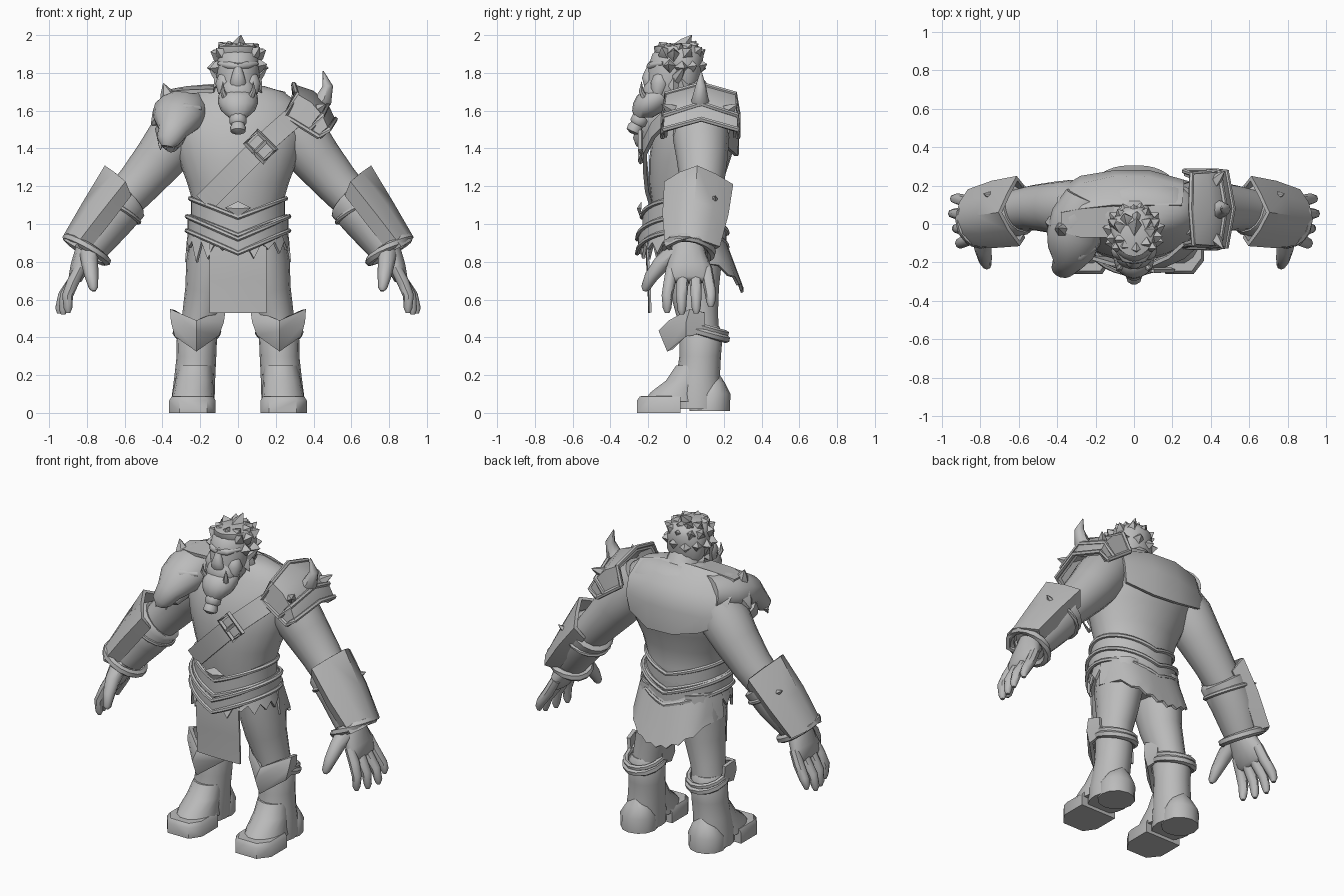
import bpy, bmesh, math, random
from mathutils import Vector as V

random.seed(4)
MAT = bpy.data.materials.new("plain_grey")
MAT.diffuse_color = (0.5, 0.5, 0.5, 1)
X, Y, Z = V((1, 0, 0)), V((0, 1, 0)), V((0, 0, 1))


def make(name, verts, faces, thick=0):
    bm = bmesh.new()
    vs = [bm.verts.new(v) for v in verts]
    for f in faces:
        bm.faces.new([vs[i] for i in f])
    bmesh.ops.recalc_face_normals(bm, faces=bm.faces)
    if thick:
        bmesh.ops.solidify(bm, geom=bm.faces[:], thickness=thick)
        bmesh.ops.recalc_face_normals(bm, faces=bm.faces)
    me = bpy.data.meshes.new(name)
    bm.to_mesh(me)
    bm.free()
    me.materials.append(MAT)
    ob = bpy.data.objects.new(name, me)
    bpy.context.collection.objects.link(ob)
    return ob


def loft(name, rings, n=14, ref=X, flat=False, closed=False):
    """Tube through (x, y, z, radius along ref, other radius)."""
    P = [V(r[:3]) for r in rings]
    m, verts, faces = len(P), [], []
    for i, r in enumerate(rings):
        a, b = (P[i - 1], P[(i + 1) % m]) if closed else (P[max(i - 1, 0)], P[min(i + 1, m - 1)])
        t = Z if flat else (b - a).normalized()
        u = (ref - ref.dot(t) * t).normalized()
        w = t.cross(u)
        ra, rb = r[3], r[-1]
        verts += [P[i] + u * ra * math.cos(2 * math.pi * k / n) + w * rb * math.sin(2 * math.pi * k / n) for k in range(n)]
    for i in range(m if closed else m - 1):
        j = (i + 1) % m
        faces += [(i * n + k, i * n + (k + 1) % n, j * n + (k + 1) % n, j * n + k) for k in range(n)]
    if not closed:
        faces += [tuple(range(n)), tuple(range((m - 1) * n, m * n))]
    return make(name, verts, faces)


def panel(name, rows, thick=0.02, wrap=False):
    c = len(rows[0])
    faces = [(i * c + k, i * c + (k + 1) % c, (i + 1) * c + (k + 1) % c, (i + 1) * c + k)
             for i in range(len(rows) - 1) for k in range(c if wrap else c - 1)]
    return make(name, [p for r in rows for p in r], faces, thick)


def spike(name, base, tip, r, n=6, bend=(0, 0, 0), mid=0.65):
    b, t = V(base), V(tip)
    c = (b + t) / 2 + V(bend)
    ref = X if abs((t - b).normalized().x) < 0.8 else Y
    return loft(name, [(*b, r), (*c, r * mid), (*t, r * 0.04)], n, ref)


def rope(name, pts, r, closed=False, n=6):
    return loft(name, [(*p, r) for p in pts], n, V((0.31, 0.2, 0.93)), closed=closed)


# torso and neck
loft("torso", [(0, .03, .80, .19, .14), (0, .02, .93, .235, .18), (0, .0, 1.1, .235, .18), (0, .0, 1.22, .27, .195),
               (0, .02, 1.34, .315, .215), (0, .045, 1.46, .35, .225), (0, .06, 1.56, .355, .20),
               (0, .07, 1.64, .32, .165), (0, .06, 1.70, .24, .12), (0, .05, 1.73, .14, .08)], 24, flat=True)
loft("neck", [(0, .06, 1.58, .15, .14), (0, .0, 1.7, .11, .12), (0, -.06, 1.8, .09, .1)], 14)

for s, side in ((1, "right"), (-1, "left")):
    def m(*p):
        return (s * p[0], *p[1:])

    # arm, bracer and wrist
    loft("upper_arm_" + side, [m(.24, .07, 1.57, .13), m(.33, .08, 1.455, .15), m(.415, .085, 1.345, .135),
                               m(.52, .085, 1.22, .118), m(.63, .07, 1.1, .105)], 16, Y)
    loft("forearm_" + side, [m(.59, .08, 1.145, .125), m(.605, .075, 1.13, .14), m(.69, .06, 1.02, .13),
                             m(.79, .02, .88, .105)], 16, Y)
    panel("bracer_plate_" + side, [
        [m(.565, -.07, 1.15), m(.595, -.115, 1.225), m(.655, -.035, 1.275), m(.705, .06, 1.31), m(.66, .16, 1.265), m(.61, .25, 1.21), m(.57, .2, 1.13)],
        [m(.68, -.085, 1.0), m(.73, -.125, 1.055), m(.79, -.05, 1.1), m(.82, .045, 1.12), m(.79, .145, 1.095), m(.74, .225, 1.05), m(.69, .18, .99)],
        [m(.80, -.08, .85), m(.865, -.11, .88), m(.915, -.05, .91), m(.93, .025, .93), m(.91, .11, .905), m(.865, .18, .88), m(.8, .13, .85)]], .02)
    for nm, c, R, r in (("elbow_cuff_", (.64, .07, 1.08), .135, .013), ("wrist_cuff_", (.8, .015, .865), .122, .024)):
        ax = V((.5, -.12, -.82)).normalized()
        u = (Y - Y.dot(ax) * ax).normalized()
        w = ax.cross(u)
        rope(nm + side, [m(*(V(c) + R * (u * math.cos(a) + w * math.sin(a)))) for a in [k * math.pi / 8 for k in range(16)]], r, True)
    spike("bracer_stud_" + side, m(.75, .15, 1.13), m(.785, .157, 1.15), .018, 5)
    # hand with four fingers and a thumb
    loft("palm_" + side, [m(.77, .01, .92, .08, .07), m(.805, .01, .84, .095, .065), m(.84, .015, .77, .12, .05),
                          m(.862, .015, .71, .115, .038), m(.87, .015, .695, .10, .02)], 14, Y)
    for i in range(4):
        y = -.075 + .061 * i
        tip = (.9, .925, .945, .935)[i]
        dz = (0, -.01, -.005, .03)[i]
        fy = y - .025 + i * .016
        loft("finger_" + side, [m(.835, y, .77, .03), m(.875, y - .012 + i * .008, .69, .032), m((.875 + tip) / 2 + .015, fy, .62, .029),
                                m(tip, fy, .555 + dz, .023), m(tip, fy, .53 + dz, .012)], 8, Y)
    loft("thumb_" + side, [m(.79, -.05, .86, .05), m(.785, -.13, .79, .045), m(.775, -.185, .72, .036), m(.765, -.215, .66, .024), m(.763, -.22, .645, .01)], 8, X)

    # leg and boot
    loft("thigh_" + side, [m(.13, .03, .95, .12, .16), m(.145, .035, .8, .13, .155), m(.165, .045, .65, .115, .13),
                           m(.195, .06, .52, .10, .11), m(.215, .07, .4, .095, .105)], 16)
    loft("boot_shaft_" + side, [m(.215, .075, .46, .085, .1), m(.217, .08, .42, .107, .115), m(.22, .075, .3, .105, .11), m(.228, .065, .2, .108, .115),
                                m(.236, .06, .1, .113, .13), m(.238, .06, .02, .113, .13)], 16, flat=True)
    loft("boot_instep_" + side, [m(.238, -.06, .06, .115, .17), m(.237, -.045, .11, .108, .145), m(.232, .0, .17, .1, .11), m(.225, .03, .25, .09, .085)], 14, flat=True)
    toe = [(.118, -.03), (.118, -.19), (.165, -.26), (.31, -.26), (.365, -.19), (.365, -.03)]
    panel("toe_cap_" + side, [[m(.24, -.12, 0)] * 6, [m(x, y, 0) for x, y in toe], [m(x, y, .065) for x, y in toe],
                              [m(.24 + (x - .24) * .88, -.02 + (y + .02) * .93, .088) for x, y in toe], [m(.24, -.12, .09)] * 6], 0, True)
    loft("heel_guard_" + side, [m(.238, .125, .01, .108, .108), m(.238, .135, .1, .108, .1), m(.232, .145, .16, .075, .06), m(.23, .16, .2, .02, .02)], 12, flat=True)
    # knee guard with its strap
    panel("knee_guard_" + side, [
        [m(.345, .1, .53), m(.36, .02, .55), m(.22, -.09, .49), m(.065, .02, .55), m(.1, .09, .53)],
        [m(.34, .1, .475), m(.355, .0, .48), m(.22, -.145, .435), m(.075, .0, .48), m(.1, .09, .47)],
        [m(.33, .1, .42), m(.335, .0, .405), m(.22, -.1, .325), m(.1, .0, .41), m(.11, .09, .42)]], .022)
    for z, r in ((.455, .016), (.425, .022)):
        rope("knee_strap_" + side, [m(.218 + .108 * math.cos(a), .095 + .12 * math.sin(a), z - .035 * math.sin(a))
                                    for a in [k * math.pi / 7 for k in range(14)]], r, True)

    # face details
    spike("tusk_" + side, m(.06, -.21, 1.655), m(.08, -.235, 1.755), .02, 7, m(.012, -.015, 0))
    spike("ear_" + side, m(.09, -.05, 1.77), m(.155, -.01, 1.83), .035, 6)
    loft("brow_" + side, [m(.0, -.19, 1.835, .02), m(.05, -.18, 1.84, .02), m(.1, -.12, 1.85, .01)], 8, Z)
    loft("cheek_" + side, [m(.055, -.14, 1.81, .01), m(.065, -.135, 1.78, .04), m(.07, -.14, 1.74, .05), m(.07, -.15, 1.69, .035)], 10)

# head, snout and beard
loft("head", [(0, -.1, 1.62, .06, .08), (0, -.1, 1.68, .1, .115), (0, -.08, 1.76, .112, .125), (0, -.07, 1.84, .115, .13),
              (0, -.06, 1.9, .105, .12), (0, -.05, 1.935, .07, .08)], 18, flat=True)
loft("nose", [(0, -.18, 1.86, .015), (0, -.195, 1.81, .026, .025), (0, -.205, 1.775, .036, .03), (0, -.2, 1.74, .045, .025), (0, -.2, 1.72, .03, .02)], 10, flat=True)
loft("muzzle", [(0, -.15, 1.78, .05, .04), (0, -.165, 1.74, .08, .055), (0, -.17, 1.70, .095, .065), (0, -.16, 1.66, .085, .07)], 14, flat=True)
loft("beard", [(0, -.14, 1.71, .085, .08), (0, -.16, 1.68, .104, .10), (0, -.18, 1.64, .106, .10), (0, -.2, 1.6, .09, .085),
               (0, -.225, 1.565, .05, .05)], 16, flat=True)
loft("beard_ring", [(0, -.23, 1.575, .035), (0, -.24, 1.565, .046), (0, -.255, 1.535, .046), (0, -.26, 1.525, .035)], 10)
loft("beard_tip", [(0, -.25, 1.54, .03), (0, -.27, 1.51, .042), (0, -.28, 1.49, .04), (0, -.285, 1.478, .015)], 10)

# hair cap with pointed tufts swept up and back
loft("hair_cap", [(0, .0, 1.70, .09, .05), (0, .0, 1.77, .122, .08), (0, -.015, 1.84, .126, .1), (0, -.035, 1.90, .12, .13),
                  (0, -.05, 1.94, .1, .12), (0, -.05, 1.955, .05, .06)], 16, flat=True)
for el, cnt, a0, a1, up in ((-38, 8, -10, 190, -.06), (-5, 8, -25, 205, .01), (25, 9, -45, 225, .045), (48, 9, -80, 240, .045)):
    for k in range(cnt):
        a, e = math.radians(a0 + (a1 - a0) * k / (cnt - 1) + random.uniform(-6, 6)), math.radians(el)
        d = V((math.cos(a) * math.cos(e), math.sin(a) * math.cos(e), math.sin(e)))
        base = V((0, -.05, 1.84)) + V((d.x * .08, d.y * .08, d.z * .09))
        tip = V((0, -.05, 1.84)) + V((d.x * .165, d.y * .155 + .012, d.z * .11 + up)) + V((0, 0, random.uniform(-.02, .01)))
        spike("hair_tuft", base, tip, .042, 4, d * .008, .8)
spike("hair_crest", (0, -.03, 1.92), (.015, .03, 2.0), .05, 4)


# belt layers with a pointed dip at the front and back
def hip(a, rx, ry, z, dip):
    x, y = math.cos(a), math.sin(a)
    return V((rx * x, ry * y - .02, z - (dip if y < 0 else dip * .75) * (1 - abs(x))))


ANG = [2 * math.pi * k / 32 for k in range(32)]
for nm, z, h, rx, ry, dip in (("belt_upper", 1.04, .095, .25, .21, .10), ("belt_lower", .965, .075, .267, .235, .12)):
    panel(nm, [[hip(a, rx, ry, z + h * f, dip) for a in ANG] for f in (0, 1)], .02, True)
    for f in (0, 1):
        rope(nm + "_edge", [hip(a, rx + .003, ry + .003, z + h * f, dip) for a in ANG], .013, True)
make("belt_diamond", [(-.07, -.235, 1.085), (0, -.245, 1.04), (.07, -.235, 1.085), (0, -.235, 1.12), (0, -.26, 1.082)],
     [(0, 1, 4), (1, 2, 4), (2, 3, 4), (3, 0, 4), (3, 2, 1, 0)])

# ragged fur hem below the belt, longest at the hips
HEM = [2 * math.pi * k / 40 for k in range(40)]
panel("fur_hem", [[hip(a, .245, .2, 1.0, .08) for a in HEM],
                  [hip(a, .275, .225, (.94 if k % 2 else .865 + random.uniform(-.035, .045)) - .03 * abs(math.cos(a)), .05) for k, a in enumerate(HEM)]], .015, True)

# loincloth front and flared ragged back
panel("front_cloth", [[(x, y + .25 * x * x, z) for x in (-.15, -.075, 0, .075, .15)]
                      for z, y in ((.97, -.2), (.85, -.215), (.7, -.205), (.53, -.2))], .012)
cols = [k / 8 for k in range(-8, 9)]
panel("back_cloth", [[(.265 * c * (1 + .06 * f), .02 + (.17 + .115 * f) * (1 - abs(c) ** 2.6) ** .5,
                       .97 * (1 - f) + f * (.64 + .16 * abs(c) ** 2 + (.02 if k % 2 else 0))) for k, c in enumerate(cols)]
                     for f in (0, .35, .7, 1)], .015)

# chest strap and buckle
path = [(.30, -.10, 1.57), (.22, -.17, 1.5), (.12, -.215, 1.41), (.02, -.215, 1.31), (-.08, -.205, 1.21), (-.18, -.175, 1.11)]
panel("chest_strap", [[V(p) + V((.04 * f, -.012, -.04 * f)) for f in (-1, 0, 1)] for p in path], .02)
rope("strap_buckle", [V((.12 + a * .032 + b * .05, -.24, 1.41 + a * .032 - b * .05)) for a, b in ((-1, -1), (1, -1), (1, 1), (-1, 1))], .014, True, 4)
rope("buckle_pin", [(.08, -.24, 1.37), (.15, -.24, 1.44)], .012, n=4)

# plated shoulder guard with rim and spikes
inner = [V((.25, -.12, 1.57)), V((.31, -.105, 1.69)), V((.295, .08, 1.74)), V((.30, .26, 1.69)), V((.26, .275, 1.58))]
outer = [V((.43, -.125, 1.46)), V((.48, -.12, 1.50)), V((.515, .08, 1.555)), V((.48, .275, 1.50)), V((.43, .275, 1.46))]
bulge = [0, .03, .045, .03, 0]
rows = [[i.lerp(o, f) + V((.7, 0, .72)) * b * 4 * f * (1 - f) for i, o, b in zip(inner, outer, bulge)] for f in (0, .35, .7, 1)]
panel("shoulder_guard", rows, .025)
for row in (rows[0], rows[2], rows[3]):
    rope("shoulder_guard_rim", row, .014)
for c in (0, 4):
    rope("shoulder_guard_side_rim", [r[c] for r in rows], .014)
loft("shoulder_horn", [(.40, .075, 1.61, .052), (.455, .075, 1.66, .045), (.475, .078, 1.73, .028), (.45, .08, 1.81, .003)], 8, Y)
spike("shoulder_spike_front", (.42, -.07, 1.60), (.465, -.13, 1.635), .035, 5)
spike("shoulder_spike_back", (.42, .22, 1.60), (.47, .275, 1.635), .035, 5)

# beast-head pelt on the other shoulder
loft("pelt_head", [(-.25, .14, 1.62, .11, .10), (-.29, .04, 1.605, .14, .12), (-.31, -.06, 1.585, .145, .115), (-.325, -.14, 1.55, .125, .095),
                   (-.345, -.20, 1.495, .08, .065), (-.37, -.235, 1.44, .062, .05), (-.375, -.24, 1.41, .03, .025)], 14)
loft("pelt_brow", [(-.40, -.12, 1.57, .015), (-.35, -.165, 1.605, .025), (-.28, -.17, 1.615, .025), (-.2, -.12, 1.61, .015)], 8, Z)
loft("pelt_jaw", [(-.35, -.06, 1.5, .09, .08), (-.355, -.11, 1.44, .07, .06), (-.35, -.15, 1.40, .03, .03)], 10)
spike("pelt_ear_outer", (-.36, -.03, 1.64), (-.395, -.02, 1.745), .055, 6)
spike("pelt_side_tuft", (-.39, .0, 1.58), (-.46, .01, 1.525), .07, 6)
panel("pelt_collar", [[(-.38, -.04, 1.70), (-.28, -.07, 1.71), (-.13, -.07, 1.715)], [(-.38, .06, 1.71), (-.27, .08, 1.73), (-.1, .1, 1.735)]], .02)
for x in (-.41, -.34):
    spike("pelt_fang", (x, -.21, 1.44), (x, -.235, 1.39), .018, 5)

# fur cape across the upper back
panel("fur_cape", [
    [(-.38, .02, 1.69), (-.27, .08, 1.73), (-.1, .10, 1.745), (.08, .10, 1.74), (.25, .10, 1.70)],
    [(-.40, .12, 1.62), (-.28, .21, 1.64), (-.1, .25, 1.655), (.08, .245, 1.65), (.26, .2, 1.62)],
    [(-.39, .18, 1.52), (-.28, .25, 1.51), (-.1, .28, 1.52), (.08, .28, 1.52), (.26, .23, 1.52)],
    [(-.35, .2, 1.45), (-.26, .25, 1.41), (-.1, .28, 1.37), (.08, .275, 1.36), (.24, .22, 1.41)]], .02)

bpy.ops.object.select_all(action='SELECT')
bpy.context.view_layer.objects.active = bpy.data.objects["torso"]
bpy.ops.object.shade_smooth_by_angle(angle=math.radians(45))
